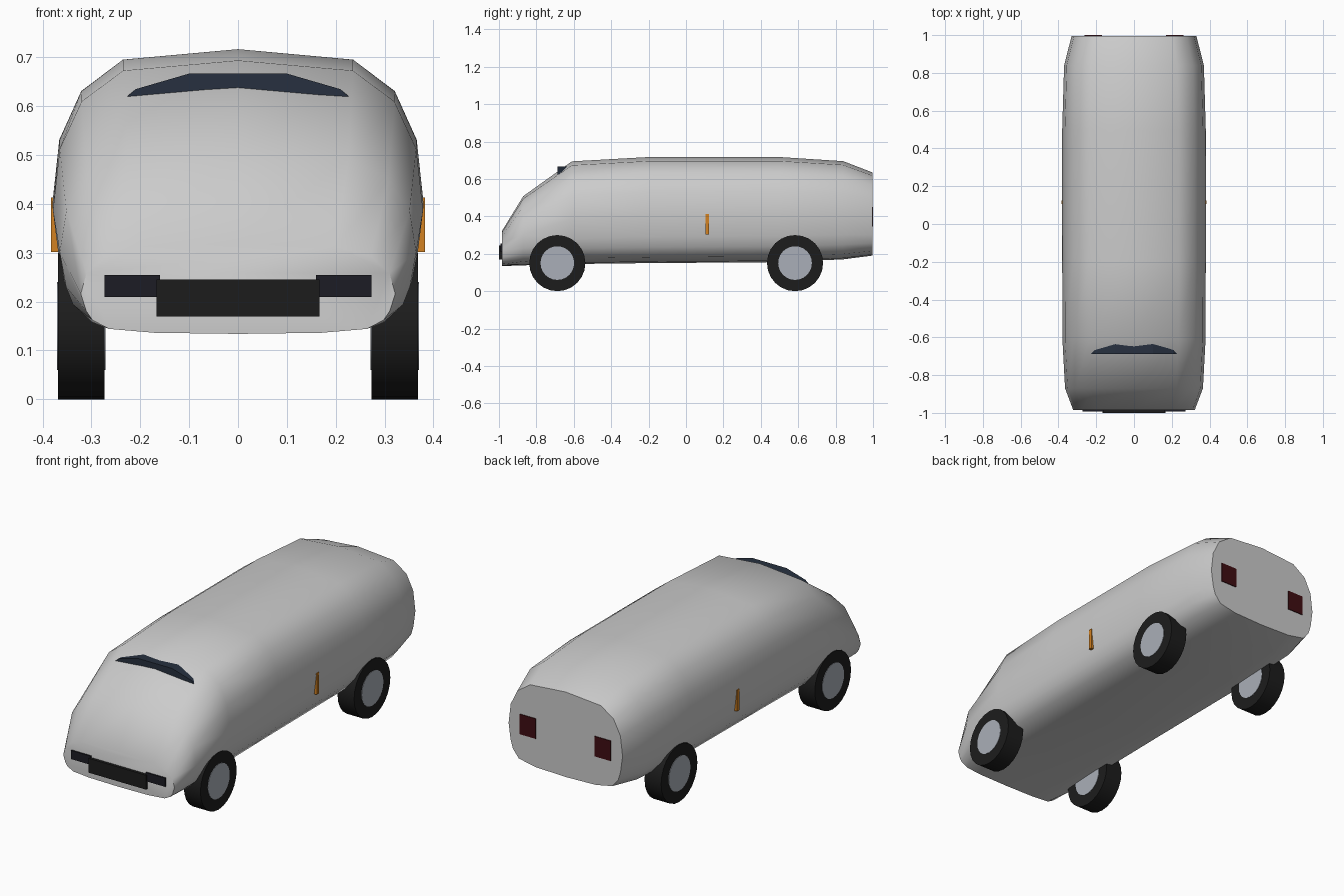
import bpy, bmesh, math

if "Cube" in bpy.data.objects:
    bpy.data.objects.remove(bpy.data.objects["Cube"])


def material(name, rgb):
    m = bpy.data.materials.new(name)
    m.diffuse_color = (*rgb, 1)
    m.use_nodes = True
    m.node_tree.nodes["Principled BSDF"].inputs["Base Color"].default_value = m.diffuse_color
    return m


black = material("rubber_black", (0.012, 0.012, 0.012))
glass = material("dark_glass", (0.02, 0.03, 0.05))
lamp = material("dark_lamp", (0.012, 0.012, 0.018))
orange = material("marker_orange", (0.65, 0.22, 0.015))
red = material("tail_red", (0.05, 0.004, 0.006))
metal = material("hub_grey", (0.4, 0.43, 0.48))


def make_object(name, bm, mat=None):
    bmesh.ops.recalc_face_normals(bm, faces=bm.faces)
    mesh = bpy.data.meshes.new(name)
    bm.to_mesh(mesh)
    bm.free()
    ob = bpy.data.objects.new(name, mesh)
    bpy.context.collection.objects.link(ob)
    if mat:
        mesh.materials.append(mat)
    return ob


def smooth(ob, degrees):
    bpy.ops.object.select_all(action='DESELECT')
    ob.select_set(True)
    bpy.context.view_layer.objects.active = ob
    bpy.ops.object.shade_smooth_by_angle(angle=math.radians(degrees))


def loft(name, rings, mat=None):
    bm = bmesh.new()
    loops = [[bm.verts.new(p) for p in ring] for ring in rings]
    n = len(loops[0])
    for a, b in zip(loops, loops[1:]):
        for i in range(n):
            j = (i + 1) % n
            bm.faces.new((a[i], a[j], b[j], b[i]))
    bm.faces.new(loops[0])
    bm.faces.new(loops[-1])
    return make_object(name, bm, mat)


def box(name, x, y, z, mat):
    ring = [(x[0], z[0]), (x[1], z[0]), (x[1], z[1]), (x[0], z[1])]
    return loft(name, [[(px, yy, pz) for px, pz in ring] for yy in y], mat)


def wheel_part(name, x0, x1, radius, y, mat):
    sides = 24
    ring = [(radius * math.sin(2 * math.pi * i / sides),
             radius * math.cos(2 * math.pi * i / sides)) for i in range(sides)]
    ob = loft(name, [[(x, y + a, 0.15 + b) for a, b in ring] for x in (x0, x1)], mat)
    smooth(ob, 30)


# Body shell: one half cross-section, scaled along the length
half = [(0, 1), (0.62, 0.962), (0.845, 0.847), (0.963, 0.67), (1, 0.44),
        (0.965, 0.25), (0.925, 0.15), (0.82, 0.055), (0.53, 0.012), (0, 0)]
section = half + [(-u, v) for u, v in half[-2:0:-1]]
# y, half width, bottom, top
stations = [(-0.985, 0.322, 0.134, 0.32), (-0.87, 0.365, 0.138, 0.508),
            (-0.61, 0.379, 0.145, 0.694), (-0.2, 0.38, 0.15, 0.717),
            (0.5, 0.38, 0.155, 0.717), (0.84, 0.37, 0.17, 0.695),
            (0.996, 0.33, 0.19, 0.635)]
body = loft("body_shell", [[(u * w, y, b + v * (t - b)) for u, v in section]
                           for y, w, b, t in stations])
smooth(body, 50)

# Windscreen block, mostly sunk into the sloping nose
edge = [(0.1, 0.667), (0.21, 0.635), (0.25, 0.6), (0.25, 0.5)]
outline = edge + [(-x, z) for x, z in reversed(edge)]
loft("windscreen", [[(x, y, z) for x, z in outline] for y in (-0.688, -0.58)], glass)

# Grille and lamps
box("front_grille", (-0.167, 0.167), (-1.0, -0.97), (0.17, 0.245), black)
for side, s in (("left", -1), ("right", 1)):
    box(f"{side}_headlamp", (s * 0.16, s * 0.273), (-0.993, -0.97), (0.21, 0.255), lamp)
    box(f"{side}_tail_lamp", (s * 0.17, s * 0.263), (0.98, 1.0), (0.345, 0.45), red)
    box(f"{side}_side_marker", (s * 0.36, s * 0.383), (0.105, 0.124), (0.302, 0.413), orange)
    # Wheels
    for end, y in (("front", -0.688), ("rear", 0.583)):
        wheel_part(f"{end}_{side}_tyre", s * 0.273, s * 0.369, 0.15, y, black)
        wheel_part(f"{end}_{side}_hub", s * 0.271, s * 0.371, 0.09, y, metal)
